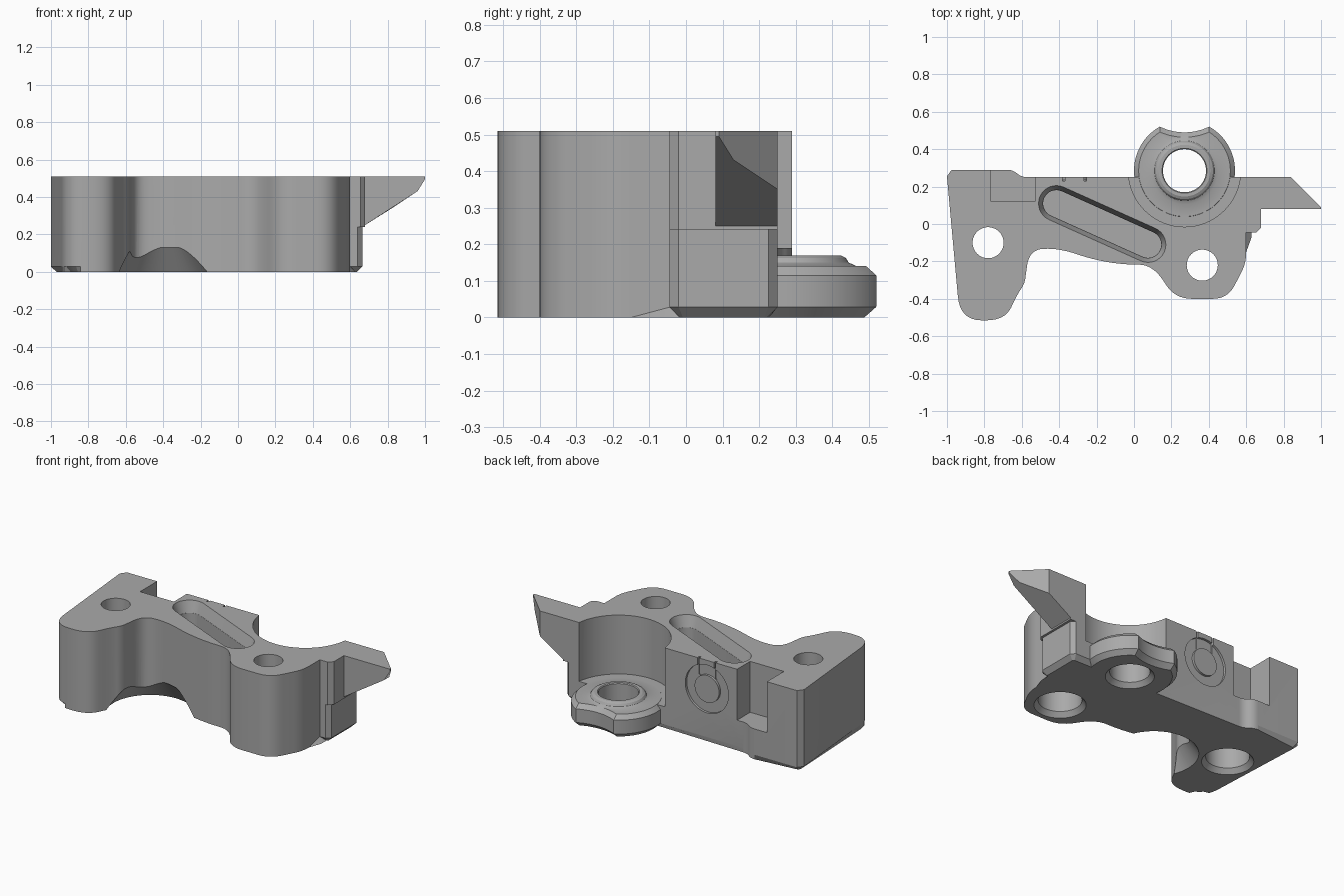
import bpy, bmesh, math
from mathutils import Vector, Matrix

cube = bpy.data.objects.get("Cube")
if cube:
    bpy.data.objects.remove(cube, do_unlink=True)

TOP = 0.51
RING = (0.27, 0.285)

grey = bpy.data.materials.new("machined grey")
grey.use_nodes = True
colour = (0.4, 0.4, 0.4, 1)
grey.diffuse_color = colour
grey.node_tree.nodes["Principled BSDF"].inputs["Base Color"].default_value = colour


def finish(name, bm):
    bmesh.ops.recalc_face_normals(bm, faces=bm.faces)
    mesh = bpy.data.meshes.new(name)
    bm.to_mesh(mesh)
    bm.free()
    ob = bpy.data.objects.new(name, mesh)
    bpy.context.collection.objects.link(ob)
    mesh.materials.append(grey)
    return ob


def rounded(corners, steps=8):
    """Outline from (x, y, rounding length) corners."""
    pts = []
    for i, (x, y, t) in enumerate(corners):
        p = Vector((x, y))
        a = Vector(corners[i - 1][:2]) - p
        b = Vector(corners[(i + 1) % len(corners)][:2]) - p
        if not t:
            pts.append(p)
            continue
        a = p + a.normalized() * min(t, a.length * 0.48)
        b = p + b.normalized() * min(t, b.length * 0.48)
        for k in range(steps + 1):
            u = k / steps
            pts.append(a * (1 - u) ** 2 + p * 2 * u * (1 - u) + b * u * u)
    return pts


def stadium(a, b, r, steps=16):
    a, b = Vector(a), Vector(b)
    ang = math.atan2(b.y - a.y, b.x - a.x)
    pts = []
    for c, start in ((b, ang - math.pi / 2), (a, ang + math.pi / 2)):
        for k in range(steps + 1):
            t = start + math.pi * k / steps
            pts.append(c + Vector((math.cos(t), math.sin(t))) * r)
    return pts


def prism(name, top, z0, z1, bottom=None, chamfer=0):
    bm = bmesh.new()
    lo = [bm.verts.new((p[0], p[1], z0)) for p in (bottom or top)]
    hi = [bm.verts.new((p[0], p[1], z1)) for p in top]
    base = bm.faces.new(lo[::-1])
    bm.faces.new(hi)
    for i in range(len(lo)):
        bm.faces.new((lo[i - 1], lo[i], hi[i], hi[i - 1]))
    if chamfer:
        bmesh.ops.bevel(bm, geom=list(base.edges), offset=chamfer, segments=1,
                        affect='EDGES', clamp_overlap=False)
    return finish(name, bm)


def box(name, x0, x1, y0, y1, z0, z1):
    return prism(name, [(x0, y0), (x1, y0), (x1, y1), (x0, y1)], z0, z1)


def lathe(name, profile, centre, steps=64):
    """Closed (radius, z) profile turned about a vertical axis."""
    bm = bmesh.new()
    vs = [bm.verts.new((r, 0, z)) for r, z in profile]
    edges = [bm.edges.new((vs[i - 1], vs[i])) for i in range(len(vs))]
    bmesh.ops.spin(bm, geom=vs + edges, cent=(0, 0, 0), axis=(0, 0, 1),
                   angle=2 * math.pi, steps=steps)
    bmesh.ops.remove_doubles(bm, verts=bm.verts, dist=1e-5)
    bmesh.ops.dissolve_degenerate(bm, edges=bm.edges, dist=1e-6)
    bmesh.ops.translate(bm, verts=bm.verts, vec=(*centre, 0))
    return finish(name, bm)


def combine(target, other, operation='DIFFERENCE'):
    mod = target.modifiers.new("combine", 'BOOLEAN')
    mod.operation, mod.solver, mod.object = operation, 'EXACT', other
    bpy.context.view_layer.objects.active = target
    bpy.ops.object.modifier_apply(modifier=mod.name)
    bpy.data.objects.remove(other, do_unlink=True)


# Main block with chamfered underside
outline = rounded([
    (-1, .255, 0), (-.93, -.515, .13), (-.69, -.515, .1), (-.62, -.37, .05),
    (-.585, -.32, .03), (-.56, -.135, .14), (-.4, -.13, .12), (-.22, -.19, .1),
    (-.06, -.217, .1), (.1, -.217, .1), (.22, -.4, .09), (.5, -.4, .08),
    (.6, -.21, .06), (.6, -.045, 0), (.64, -.045, 0), (.665, -.02, 0),
    (.665, .225, 0), (.64, .25, 0), (-.6, .25, .03), (-.65, .29, .03),
    (-.975, .29, 0)])
body = prism("mount_block", outline, 0, TOP, chamfer=.028)

# Upper tab and pointed prong on the left end
tab = prism("upper_tab", [(.56, -.045), (.655, -.045), (.68, -.02), (.68, .25), (.56, .25)],
            .24, TOP)
combine(body, tab, 'UNION')
prong = prism("prong", [(.67, .08), (.96, .08), (1, .08), (1, .09), (.96, .13),
                        (.84, .25), (.67, .25)], 0, TOP)
for v in prong.data.vertices:
    if v.co.z < .1:
        v.co.z = max(.25 + .63 * (v.co.x - .68), TOP - .015 - 1.6 * (1 - v.co.x))
combine(body, prong, 'UNION')

# Round pocket above the ring flange
combine(body, lathe("pocket_cutter", [(0, .14), (.3, .14), (.3, .7), (0, .7)], RING, 96))
combine(body, lathe("ring_cutter", [(0, -.1), (.16, -.1), (.16, .3), (0, .3)], RING))

# Ring flange with raised collar and scooped rear edge
flange = lathe("ring_flange", [
    (.115, .165), (.12, .17), (.138, .17), (.152, .163), (.16, .15), (.18, .141),
    (.245, .141), (.27, .115), (.27, .028), (.242, 0), (.14, 0), (.115, .028)], RING, 96)
combine(flange, lathe("scoop_cutter", [
    (0, -.03), (.36, -.03), (.3, .03), (.3, .115), (.34, .155), (.34, .3), (0, .3)],
    (RING[0], .79), 96))
combine(body, flange, 'UNION')

# Bolt holes, counterbored from below
for centre in ((-.78, -.1), (.365, -.22)):
    combine(body, lathe("bolt_cutter", [
        (0, -.02), (.165, -.02), (.125, .03), (.125, .22), (.083, .22),
        (.083, .7), (0, .7)], centre))

# Slanted blind slot with a tapered rim
ends = ((-.415, .11), (.075, -.11))
combine(body, prism("slot_rim_cutter", stadium(*ends, .102), .44, TOP + .02,
                    bottom=stadium(*ends, .072)))
combine(body, prism("slot_cutter", stadium(*ends, .071), .25, .46))

# Rear notch, with a sloping lower lip
combine(body, prism("notch_cutter", rounded([
    (-.765, .12, 0), (-.53, .12, 0), (-.53, .4, 0), (-.765, .4, 0)]), .19, .7))

# Conical relief under the front recess
combine(body, lathe("relief_cutter", [(0, -.02), (.27, -.02), (.165, .13), (0, .13)],
                    (-.4, -.3)))

# Shallow round recess on the rear face, with raised centre and open top
recess = lathe("recess_cutter", [(.085, -.015), (.15, -.015), (.15, .05), (.085, .05)], (0, 0))
recess.data.transform(Matrix.Translation((-.32, .25, .33)) @ Matrix.Rotation(-math.pi / 2, 4, 'X'))
combine(body, recess)
for x in (-.375, -.26):
    combine(body, box("slit_cutter", x - .006, x + .006, .23, .3, .4, .6))

# Smooth turned surfaces, sharp machined edges
bpy.ops.object.select_all(action='DESELECT')
body.select_set(True)
bpy.context.view_layer.objects.active = body
bpy.ops.object.shade_smooth_by_angle(angle=math.radians(25))
